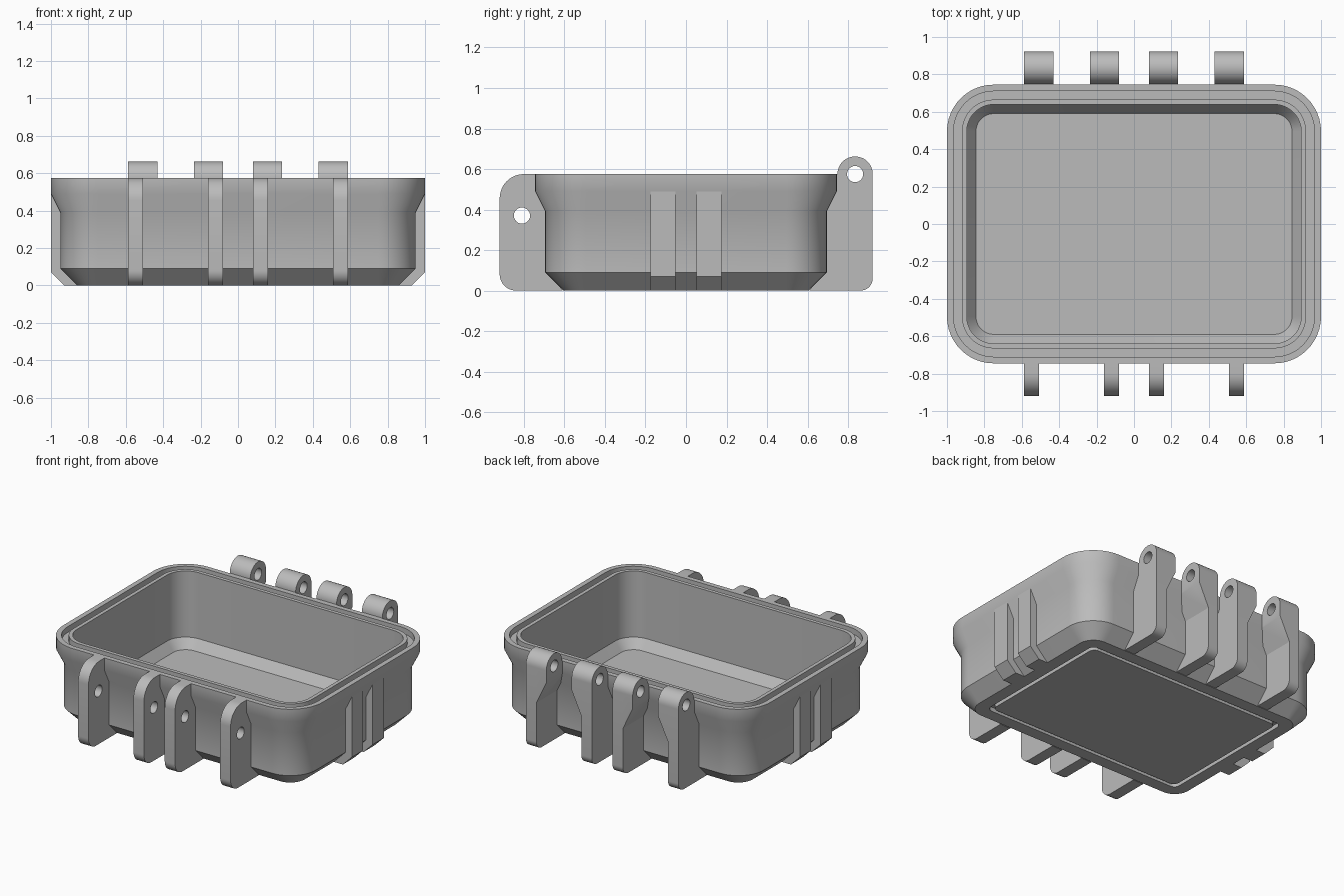
import bpy, bmesh, math
from mathutils import Matrix, Vector

if "Cube" in bpy.data.objects:
    bpy.data.objects.remove(bpy.data.objects["Cube"])

grey = bpy.data.materials.new("plain grey")
grey.use_nodes = True
COLOUR = (0.5, 0.5, 0.5, 1)
grey.diffuse_color = COLOUR
grey.node_tree.nodes["Principled BSDF"].inputs["Base Color"].default_value = COLOUR

TOP, HALF_X, HALF_Y, RADIUS = 0.575, 1.0, 0.745, 0.25


def finish(bm, name):
    """Turn a bmesh into a shaded, coloured object."""
    bmesh.ops.recalc_face_normals(bm, faces=bm.faces)
    mesh = bpy.data.meshes.new(name)
    bm.to_mesh(mesh)
    bm.free()
    mesh.materials.append(grey)
    obj = bpy.data.objects.new(name, mesh)
    bpy.context.collection.objects.link(obj)
    bpy.ops.object.select_all(action='DESELECT')
    obj.select_set(True)
    bpy.context.view_layer.objects.active = obj
    bpy.ops.object.shade_smooth_by_angle(angle=math.radians(30))
    return obj


def arc(cx, cy, r, start, end, steps=12):
    """Points along an arc, angles in degrees."""
    angles = [math.radians(start + (end - start) * i / steps) for i in range(steps + 1)]
    return [(cx + r * math.cos(a), cy + r * math.sin(a)) for a in angles]


def rounded_ring(bm, inset, z):
    """Rounded rectangle set in from the rim outline."""
    r = max(RADIUS - inset, 0.04)
    x, y = HALF_X - inset - r, HALF_Y - inset - r
    pts = (arc(x, y, r, 0, 90) + arc(-x, y, r, 90, 180)
           + arc(-x, -y, r, 180, 270) + arc(x, -y, r, 270, 360))
    return [bm.verts.new((px, py, z)) for px, py in pts]


# Tray: rings from the underside, up the outside, over the rim, down to the floor
def build_tray():
    section = [(0.25, 0), (0.25, 0.03), (0.225, 0.03), (0.225, 0),
               (0.14, 0), (0.05, 0.09), (0.05, 0.39), (0, 0.49), (0, TOP),
               (0.035, TOP), (0.035, TOP - 0.04), (0.08, TOP - 0.04), (0.08, TOP),
               (0.106, TOP), (0.106, 0.115), (0.155, 0.05)]
    bm = bmesh.new()
    rings = [rounded_ring(bm, inset, z) for inset, z in section]
    for low, high in zip(rings, rings[1:]):
        for i in range(len(low)):
            j = (i + 1) % len(low)
            bm.faces.new((low[i], low[j], high[j], high[i]))
    bm.faces.new(rings[0])
    bm.faces.new(rings[-1])
    finish(bm, "tray")


def plate(outlines, x0, x1):
    """Extrude a filled y-z outline, with holes, between two x positions."""
    curve = bpy.data.curves.new("outline", 'CURVE')
    curve.dimensions, curve.fill_mode = '2D', 'BOTH'
    curve.extrude = abs(x1 - x0) / 2
    for pts in outlines:
        spline = curve.splines.new('POLY')
        spline.points.add(len(pts) - 1)
        for point, (y, z) in zip(spline.points, pts):
            point.co = (y, z, 0, 1)
        spline.use_cyclic_u = True
    helper = bpy.data.objects.new("outline", curve)
    bpy.context.collection.objects.link(helper)
    mesh = bpy.data.meshes.new_from_object(
        helper.evaluated_get(bpy.context.evaluated_depsgraph_get()))
    bm = bmesh.new()
    bm.from_mesh(mesh)
    bpy.data.objects.remove(helper)
    bpy.data.curves.remove(curve)
    bpy.data.meshes.remove(mesh)
    bmesh.ops.remove_doubles(bm, verts=bm.verts, dist=0.0002)
    for v in bm.verts:
        y, z, x = v.co
        v.co = (x + (x0 + x1) / 2, y, z)
    return bm


# Edge buried in the tray wall, from bottom to top
wall = [(0.61, 0), (0.68, 0.1), (0.68, 0.39), (0.73, 0.48), (0.73, TOP)]

# Front latch ribs
def build_latch_rib(x0, x1, name):
    outline = (arc(-0.84, 0.08, 0.08, 270, 180) + arc(-0.8, TOP - 0.12, 0.12, 180, 90)
               + [(-y, z) for y, z in reversed(wall)])
    hole = arc(-0.81, 0.37, 0.04, 0, 345, 23)
    finish(plate([outline, hole], x0, x1), name)


# Back hinge arms: a thin rib, plus a knuckle half with a sloped underside
def build_hinge(x0, x1, x2, name):
    knuckle = arc(0.835, TOP, 0.087, 180, 0, 24)
    hole = arc(0.835, TOP, 0.04, 0, 345, 23)
    foot = arc(0.862, 0.06, 0.06, 0, -90)
    bm = plate([knuckle + foot + wall, hole], x0, x1)
    finish(bm, name + "_rib")
    flare = knuckle + [(0.922, 0.3), (0.68, 0.3)] + wall[2:]
    bm = plate([flare, hole], x1, x2)
    run = x2 - x1
    normal = Vector((-0.16 / run, 0, 1)).normalized()
    cut = bmesh.ops.bisect_plane(bm, geom=bm.verts[:] + bm.edges[:] + bm.faces[:],
                                 plane_co=(x1, 0, 0.33), plane_no=normal, clear_inner=True)
    edges = [e for e in cut["geom_cut"] if isinstance(e, bmesh.types.BMEdge)]
    bmesh.ops.holes_fill(bm, edges=[e for e in edges if e.is_boundary], sides=0)
    finish(bm, name + "_knuckle")


# Side ribs with a sloped foot
def build_side_rib(side, y0, y1, name):
    section = [(0.86, 0), (0.93, 0), (1, 0.07), (1, 0.49), (0.93, 0.4), (0.93, 0.08)]
    bm = bmesh.new()
    face = bm.faces.new([bm.verts.new((side * x, y0, z)) for x, z in section])
    out = bmesh.ops.extrude_face_region(bm, geom=[face])
    bmesh.ops.translate(bm, vec=(0, y1 - y0, 0),
                        verts=[v for v in out["geom"] if isinstance(v, bmesh.types.BMVert)])
    finish(bm, name)


build_tray()
for side, word in ((1, "left"), (-1, "right")):
    build_latch_rib(side * 0.08, side * 0.16, f"latch_rib_inner_{word}")
    build_latch_rib(side * 0.507, side * 0.587, f"latch_rib_outer_{word}")
    build_hinge(side * 0.08, side * 0.16, side * 0.235, f"hinge_inner_{word}")
    build_hinge(side * 0.587, side * 0.507, side * 0.43, f"hinge_outer_{word}")
    build_side_rib(side, -0.175, -0.052, f"side_rib_front_{word}")
    build_side_rib(side, 0.052, 0.175, f"side_rib_back_{word}")
